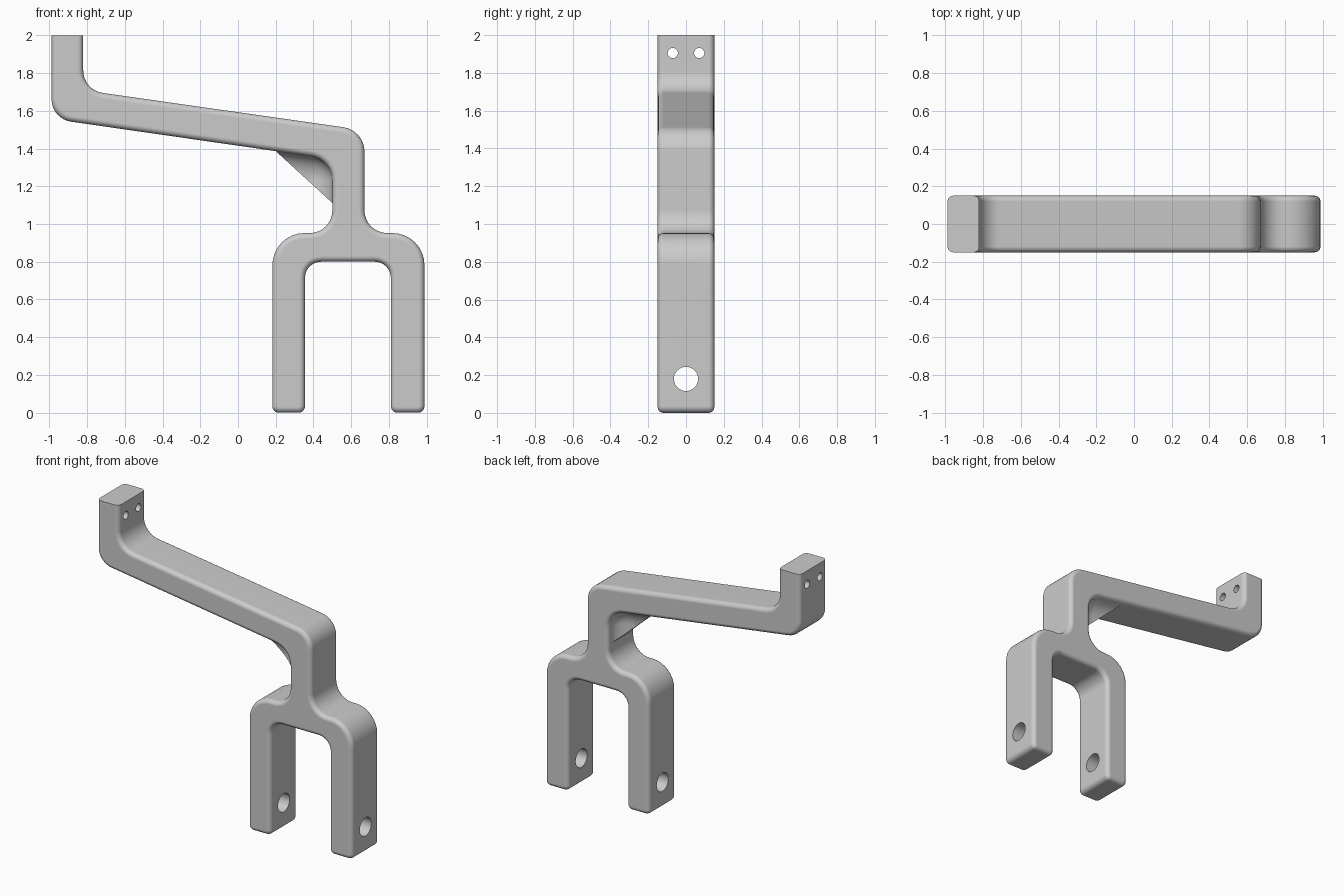
import bpy, bmesh, math
from mathutils import Vector

if "Cube" in bpy.data.objects:
    bpy.data.objects.remove(bpy.data.objects["Cube"])

HALF = 0.15      # half depth in y
EDGE = 0.03      # rounding of the long edges


def rounded(corners, steps=8):
    """Turn (x, z, radius) corners into a filleted outline."""
    out = []
    for i, (x, z, r) in enumerate(corners):
        p = Vector((x, z))
        if r == 0:
            out.append(p)
            continue
        a = (Vector(corners[i - 1][:2]) - p).normalized()
        b = (Vector(corners[(i + 1) % len(corners)][:2]) - p).normalized()
        half = a.angle(b) / 2
        c = p + (a + b).normalized() * r / math.sin(half)
        s = p + a * r / math.tan(half) - c
        e = p + b * r / math.tan(half) - c
        sweep = math.atan2(s.x * e.y - s.y * e.x, s.dot(e))
        for k in range(steps + 1):
            t = sweep * k / steps
            out.append(c + Vector((s.x * math.cos(t) - s.y * math.sin(t),
                                   s.x * math.sin(t) + s.y * math.cos(t))))
    return out


def make_object(name, bm):
    bmesh.ops.recalc_face_normals(bm, faces=bm.faces[:])
    me = bpy.data.meshes.new(name)
    bm.to_mesh(me)
    bm.free()
    ob = bpy.data.objects.new(name, me)
    bpy.context.collection.objects.link(ob)
    return ob


def smooth(ob):
    bpy.ops.object.select_all(action='DESELECT')
    ob.select_set(True)
    bpy.context.view_layer.objects.active = ob
    bpy.ops.object.shade_smooth_by_angle(angle=math.radians(35))
    ob.modifiers.new("weighted", 'WEIGHTED_NORMAL').keep_sharp = True


# Forked bracket: one outline of upright, sloping arm, stem and fork
outline = rounded([
    (-0.988, 2.0, 0), (-0.988, 1.557, 0.12), (0.50, 1.343, 0.13),
    (0.50, 0.952, 0.12), (0.182, 0.952, 0.17), (0.182, 0, 0.035),
    (0.355, 0, 0.035), (0.355, 0.80, 0.085), (0.81, 0.80, 0.085),
    (0.81, 0, 0.035), (0.988, 0, 0.035), (0.988, 0.952, 0.17),
    (0.67, 0.952, 0.12), (0.67, 1.497, 0.13), (-0.82, 1.709, 0.12),
    (-0.82, 2.0, 0)])
bm = bmesh.new()
face = bm.faces.new([bm.verts.new((p.x, -HALF, p.y)) for p in outline])
ext = bmesh.ops.extrude_face_region(bm, geom=[face])
bmesh.ops.translate(bm, vec=(0, 2 * HALF, 0),
                    verts=[v for v in ext['geom'] if isinstance(v, bmesh.types.BMVert)])
# Round the front and back edges, but leave the cut top end sharp
rim = [e for e in bm.edges
       if abs(e.verts[0].co.y - e.verts[1].co.y) < 1e-5
       and min(v.co.z for v in e.verts) < 1.999]
bmesh.ops.bevel(bm, geom=rim, offset=EDGE, offset_type='OFFSET', segments=5,
                profile=0.5, affect='EDGES', clamp_overlap=False)
body = make_object("forked_bracket", bm)

# Bolt holes running along x: one through both legs, two in the upright
for i, (x, y, z, r, length) in enumerate([(0.585, 0, 0.18, 0.064, 1.2),
                                          (-0.9, 0.07, 1.905, 0.027, 0.5),
                                          (-0.9, -0.07, 1.905, 0.027, 0.5)]):
    bpy.ops.mesh.primitive_cylinder_add(vertices=32, radius=r, depth=length,
                                        location=(x, y, z),
                                        rotation=(0, math.pi / 2, 0))
    cutter = bpy.context.object
    cutter.name = f"hole_cutter_{i}"
    cutter.hide_render = True
    mod = body.modifiers.new("hole", 'BOOLEAN')
    mod.operation = 'DIFFERENCE'
    mod.solver = 'EXACT'
    mod.object = cutter
    bpy.context.view_layer.objects.active = body
    bpy.ops.object.modifier_apply(modifier=mod.name)
    bpy.data.objects.remove(cutter)
smooth(body)

# Gusset under the arm: a mid rib flaring with a hollow fillet into arm and stem
RAD, RIB, FLARE = 0.13, 0.02, 0.10
centre = Vector((0.37, 1.2304))
curve = [Vector((0.20, 1.386))]
curve += [centre + RAD * Vector((math.cos(a), math.sin(a)))
          for a in (math.radians(81.8 * (1 - k / 10)) for k in range(11))]
curve += [Vector((0.50, 1.111))]
buried = [Vector((0.53, 1.084)), Vector((0.58, 1.42)), Vector((0.17, 1.4135))]
slices = []
for k in range(11):
    t = math.pi / 2 * k / 10
    slices.append((RIB + FLARE * (1 - math.cos(t)), max(math.sin(t), 0.01)))
slices = [(-y, f) for y, f in reversed(slices)] + slices
bm = bmesh.new()
rings = [[bm.verts.new((p.x, y, p.y))
          for p in [centre + (q - centre) * f for q in curve] + buried]
         for y, f in slices]
for a, b in zip(rings, rings[1:]):
    for j in range(len(a)):
        n = (j + 1) % len(a)
        bm.faces.new((a[j], a[n], b[n], b[j]))
bm.faces.new(rings[0])
bm.faces.new(rings[-1][::-1])
smooth(make_object("gusset", bm))
